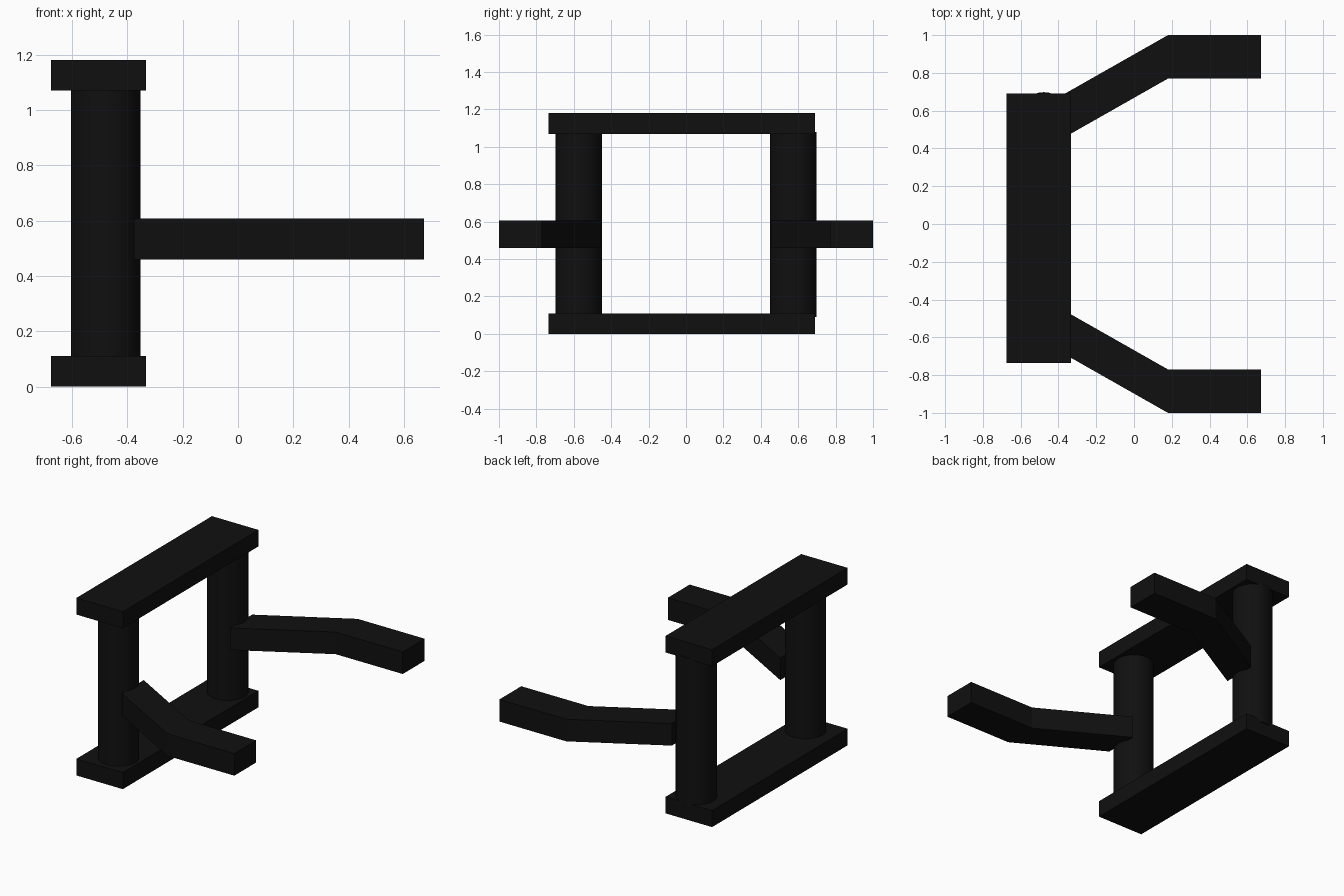
import bpy
import bmesh

cube = bpy.data.objects.get("Cube")
if cube:
    bpy.data.objects.remove(cube, do_unlink=True)

COLOUR = (0.005, 0.005, 0.005, 1)
black = bpy.data.materials.new("matte black")
black.use_nodes = True
black.diffuse_color = COLOUR
black.node_tree.nodes["Principled BSDF"].inputs["Base Color"].default_value = COLOUR


def prism(name, outline, bottom, top):
    """Extrude a plan outline between two heights."""
    bm = bmesh.new()
    face = bm.faces.new([bm.verts.new((x, y, bottom)) for x, y in outline])
    grown = bmesh.ops.extrude_face_region(bm, geom=[face])["geom"]
    moved = [v for v in grown if isinstance(v, bmesh.types.BMVert)]
    bmesh.ops.translate(bm, verts=moved, vec=(0, 0, top - bottom))
    bmesh.ops.recalc_face_normals(bm, faces=bm.faces)
    mesh = bpy.data.meshes.new(name)
    bm.to_mesh(mesh)
    bm.free()
    mesh.materials.append(black)
    obj = bpy.data.objects.new(name, mesh)
    bpy.context.collection.objects.link(obj)
    return obj


# Flat bars at the foot and head of the frame
bar = [(-0.675, -0.735), (-0.333, -0.735), (-0.333, 0.69), (-0.675, 0.69)]
prism("bottom_bar", bar, 0, 0.11)
prism("top_bar", bar, 1.07, 1.18)

# Plan of one bent arm, its inner end sunk into the post
arm = [(-0.375, 0.455), (0.18, 0.77), (0.673, 0.77),
       (0.673, 1.0), (0.18, 1.0), (-0.375, 0.685)]

for side, label in ((-1, "front"), (1, "back")):
    # Round upright post
    bpy.ops.mesh.primitive_cylinder_add(
        vertices=32, radius=0.125, depth=0.99,
        location=(-0.478, side * 0.573, 0.585))
    post = bpy.context.object
    post.name = label + "_post"
    post.data.materials.append(black)
    bpy.ops.object.shade_smooth_by_angle()

    # Bent arm
    prism(label + "_arm", [(x, side * y) for x, y in arm], 0.46, 0.607)
